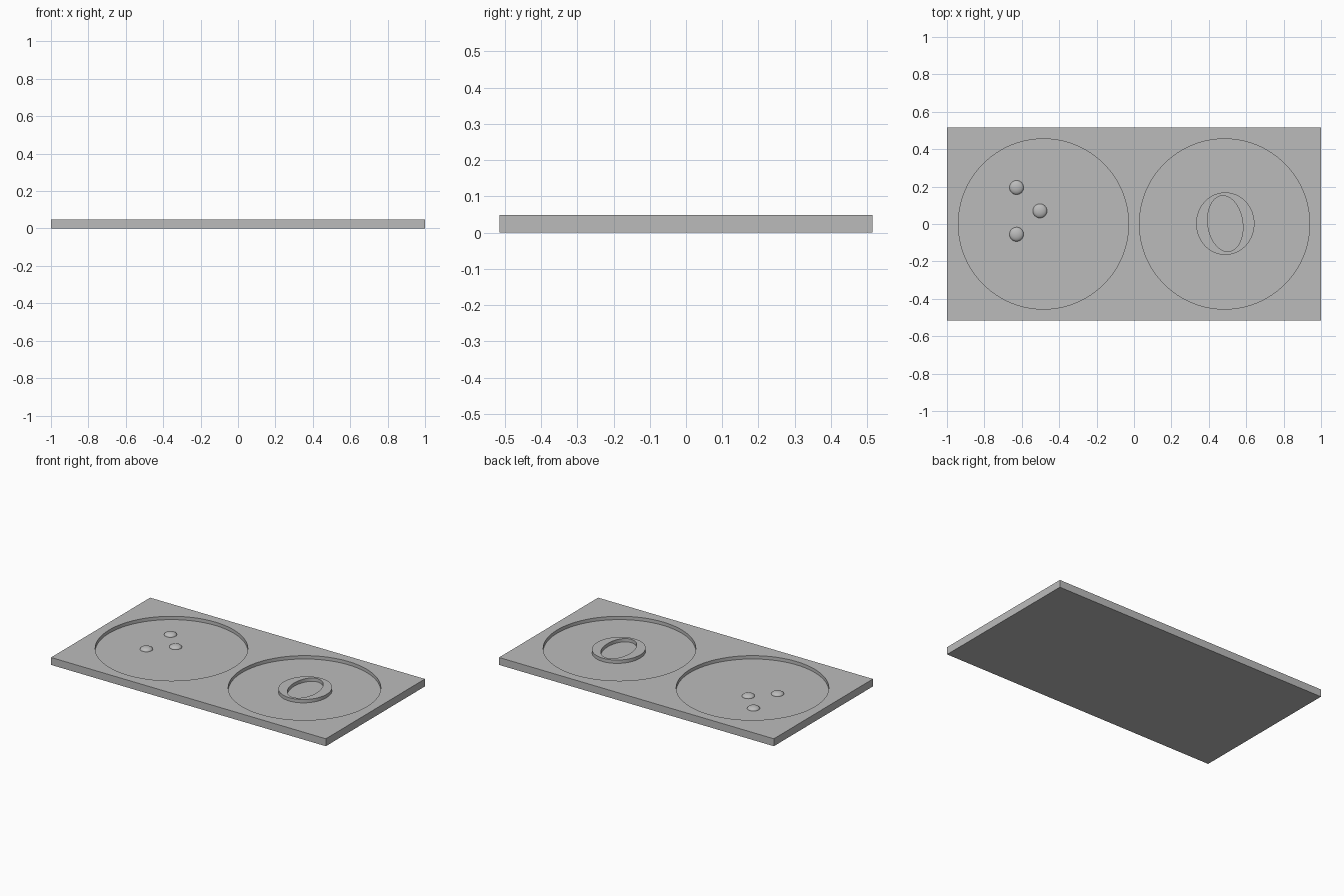
import bpy, bmesh, math
from mathutils import Matrix

cube = bpy.data.objects.get("Cube")
if cube:
    bpy.data.objects.remove(cube, do_unlink=True)

LENGTH, WIDTH, TOP = 2.0, 1.03, 0.049
DEPTH = 0.022
FLOOR = TOP - DEPTH
RECESS_X, RECESS_R = 0.484, 0.455

gray = bpy.data.materials.new("plain gray")
gray.use_nodes = True
gray.diffuse_color = (0.5, 0.5, 0.5, 1)
gray.node_tree.nodes["Principled BSDF"].inputs["Base Color"].default_value = (0.5, 0.5, 0.5, 1)


def add_object(name, bm, location=(0, 0, 0)):
    bmesh.ops.recalc_face_normals(bm, faces=bm.faces)
    mesh = bpy.data.meshes.new(name)
    bm.to_mesh(mesh)
    bm.free()
    mesh.materials.append(gray)
    obj = bpy.data.objects.new(name, mesh)
    obj.location = location
    bpy.context.collection.objects.link(obj)
    return obj


def activate(obj):
    bpy.ops.object.select_all(action='DESELECT')
    obj.select_set(True)
    bpy.context.view_layer.objects.active = obj


def smooth(obj):
    activate(obj)
    bpy.ops.object.shade_smooth_by_angle(angle=math.radians(35))


def oval_loop(bm, rx, ry, z, tilt=0.0, n=96):
    c, s = math.cos(tilt), math.sin(tilt)
    points = [(rx * math.cos(a), ry * math.sin(a))
              for a in (2 * math.pi * i / n for i in range(n))]
    return [bm.verts.new((x * c - y * s, x * s + y * c, z)) for x, y in points]


def bridge(bm, a, b):
    for i in range(len(a)):
        j = (i + 1) % len(a)
        bm.faces.new((a[i], a[j], b[j], b[i]))


# Rectangular plate
bm = bmesh.new()
bmesh.ops.create_cube(bm, size=1, matrix=Matrix.Diagonal((LENGTH, WIDTH, TOP, 1)))
plate = add_object("plate", bm, (0, 0, TOP / 2))

# Two round recesses cut into the top
for side in (-1, 1):
    bm = bmesh.new()
    bmesh.ops.create_cone(bm, cap_ends=True, segments=128, radius1=RECESS_R,
                          radius2=RECESS_R, depth=DEPTH * 2)
    cutter = add_object("recess_cutter", bm, (side * RECESS_X, 0, TOP))
    cutter.hide_render = True
    bpy.context.view_layer.update()
    activate(plate)
    cut = plate.modifiers.new("recess", 'BOOLEAN')
    cut.operation, cut.solver, cut.object = 'DIFFERENCE', 'EXACT', cutter
    bpy.ops.object.modifier_apply(modifier=cut.name)
    bpy.data.objects.remove(cutter, do_unlink=True)
smooth(plate)

# Raised oval ring with a tilted oval opening
bm = bmesh.new()
loops = [oval_loop(bm, 0.156, 0.167, 0), oval_loop(bm, 0.156, 0.167, DEPTH),
         oval_loop(bm, 0.093, 0.15, DEPTH, math.radians(8)),
         oval_loop(bm, 0.093, 0.15, 0, math.radians(8))]
for i in range(4):
    bridge(bm, loops[i], loops[(i + 1) % 4])
smooth(add_object("raised_ring", bm, (0.488, 0.002, FLOOR)))

# Three low domed bumps
for i, (x, y) in enumerate([(-0.628, 0.195), (-0.503, 0.07), (-0.628, -0.055)]):
    bm = bmesh.new()
    bmesh.ops.create_uvsphere(bm, u_segments=32, v_segments=16, radius=1,
                              matrix=Matrix.Diagonal((0.038, 0.038, 0.018, 1)))
    lower = [v for v in bm.verts if v.co.z < -0.001]
    bmesh.ops.delete(bm, geom=lower, context='VERTS')
    smooth(add_object(f"bump_{i + 1}", bm, (x, y, FLOOR)))
